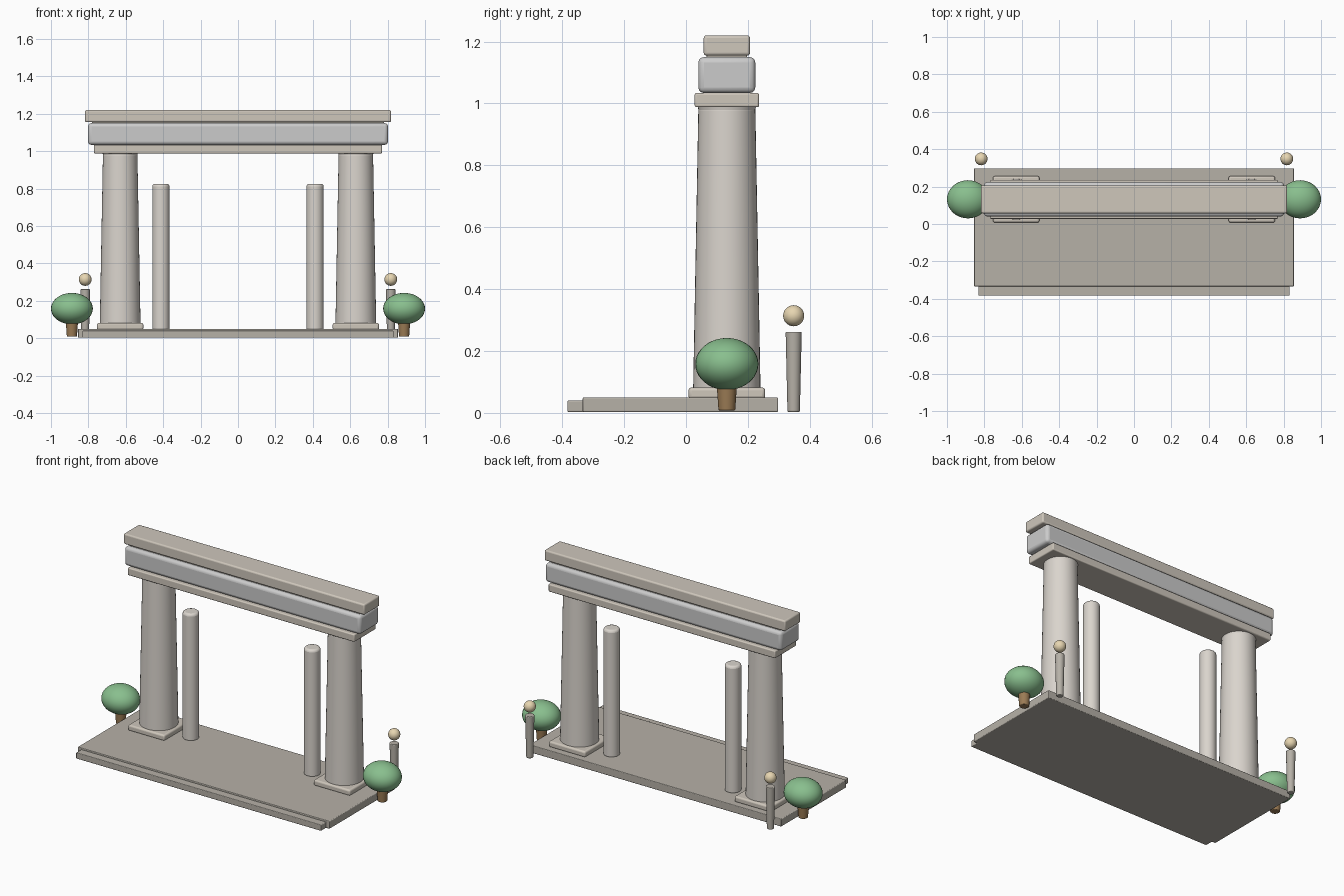
import bpy, math

if "Cube" in bpy.data.objects:
    bpy.data.objects.remove(bpy.data.objects["Cube"])


def material(name, color):
    m = bpy.data.materials.new(name)
    m.diffuse_color = (*color, 1)
    m.use_nodes = True
    m.node_tree.nodes["Principled BSDF"].inputs["Base Color"].default_value = m.diffuse_color
    return m


STONE = material("warm_stone", (0.62, 0.57, 0.50))
COLUMN = material("column_stone", (0.70, 0.66, 0.61))
PALE = material("pale_stone", (0.74, 0.74, 0.72))
FLOOR = material("floor_stone", (0.47, 0.44, 0.39))
GREEN = material("foliage", (0.25, 0.52, 0.27))
BROWN = material("bark", (0.33, 0.20, 0.09))
LAMP = material("lamp_globe", (0.80, 0.67, 0.44))


def finish(name, mat):
    ob = bpy.context.object
    ob.name = name
    ob.data.materials.append(mat)
    bpy.ops.object.shade_smooth_by_angle(angle=math.radians(35))
    return ob


def bevel(ob, width, segments=3):
    mod = ob.modifiers.new("soft_edges", "BEVEL")
    mod.width, mod.segments, mod.limit_method = width, segments, "ANGLE"
    mod.angle_limit = math.radians(40)


def box(name, x, y, z, mat, soft):
    """Box from (min, max) ranges with softened edges."""
    ranges = (x, y, z)
    bpy.ops.mesh.primitive_cube_add(size=1, location=[(a + b) / 2 for a, b in ranges])
    bpy.context.object.scale = [b - a for a, b in ranges]
    bpy.ops.object.transform_apply(location=False, rotation=False, scale=True)
    bevel(finish(name, mat), soft)


def shaft(name, x, y, z, r_low, r_top, mat, soft=0.0, sides=40):
    """Tapered round shaft between two heights."""
    bpy.ops.mesh.primitive_cone_add(vertices=sides, radius1=r_low, radius2=r_top,
                                    depth=z[1] - z[0], location=(x, y, sum(z) / 2))
    ob = finish(name, mat)
    if soft:
        bevel(ob, soft)


def ball(name, loc, radii, mat):
    bpy.ops.mesh.primitive_uv_sphere_add(segments=32, ring_count=20, radius=1, location=loc)
    bpy.context.object.scale = radii
    bpy.ops.object.transform_apply(location=False, rotation=False, scale=True)
    finish(name, mat)


CY = 0.132  # depth of the colonnade

# Platform and front step
box("platform", (-0.855, 0.855), (-0.334, 0.298), (0.003, 0.05), FLOOR, 0.004)
box("front_step", (-0.832, 0.832), (-0.383, -0.32), (0.003, 0.04), FLOOR, 0.004)

# Stacked lintel
box("architrave", (-0.77, 0.77), (CY - 0.104, CY + 0.104), (0.988, 1.034), STONE, 0.006)
box("frieze", (-0.802, 0.802), (CY - 0.092, CY + 0.092), (1.034, 1.15), PALE, 0.018)
box("cornice", (-0.818, 0.818), (CY - 0.075, CY + 0.075), (1.155, 1.22), STONE, 0.009)
box("lintel_joint", (-0.78, 0.78), (CY - 0.065, CY + 0.065), (1.14, 1.165), STONE, 0.003)

for side, s in (("left", -1), ("right", 1)):
    # Main column with square plinth and neck
    x = s * 0.63
    box(side + "_plinth", (x - 0.124, x + 0.124), (CY - 0.124, CY + 0.124),
        (0.045, 0.082), STONE, 0.01)
    shaft(side + "_column", x, CY, (0.07, 0.988), 0.109, 0.092, COLUMN, 0.01)
    shaft(side + "_neck", x, CY, (0.96, 0.99), 0.088, 0.094, COLUMN)

    # Slim inner post
    shaft(side + "_inner_post", s * 0.412, CY, (0.04, 0.825), 0.046, 0.046, COLUMN, 0.014)

    # Lamp bollard behind the platform
    shaft(side + "_bollard", s * 0.817, 0.348, (0.003, 0.262), 0.020, 0.026, FLOOR, 0.004, 24)
    ball(side + "_globe", (s * 0.817, 0.348, 0.314), (0.034,) * 3, LAMP)

    # Round shrub beside the platform
    shaft(side + "_trunk", s * 0.888, CY, (0.008, 0.11), 0.027, 0.034, BROWN, 0.004, 24)
    ball(side + "_foliage", (s * 0.888, CY, 0.158), (0.112, 0.102, 0.084), GREEN)
